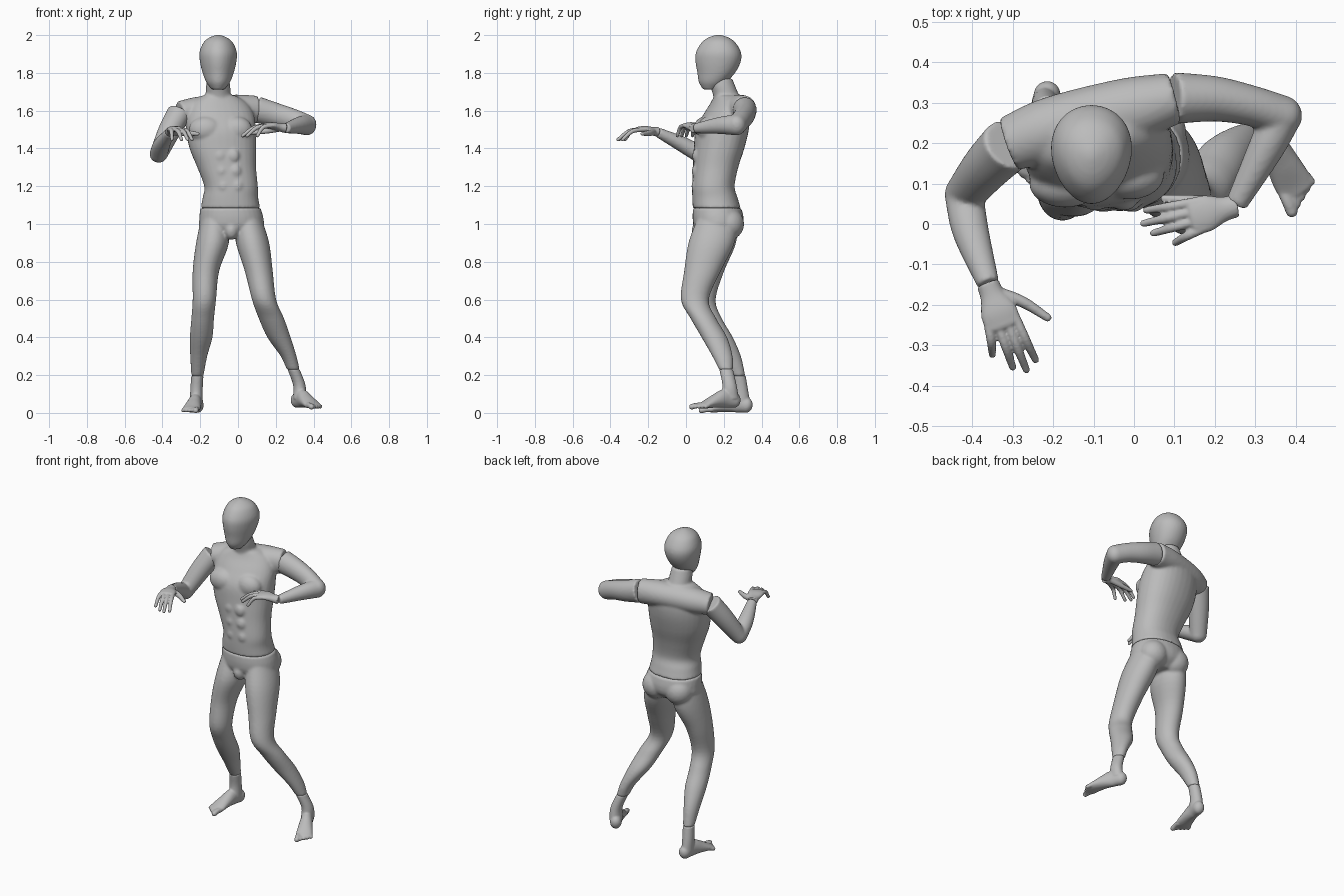
import bpy, bmesh
from math import sin, cos, pi, radians, copysign
from mathutils import Vector, Matrix

default_cube = bpy.data.objects.get("Cube")
if default_cube:
    bpy.data.objects.remove(default_cube, do_unlink=True)

grey = bpy.data.materials.new("mannequin_grey")
grey.use_nodes = True
grey.diffuse_color = (0.5, 0.5, 0.5, 1)
grey.node_tree.nodes["Principled BSDF"].inputs["Base Color"].default_value = (0.5, 0.5, 0.5, 1)

SIDES = 32
STEPS = 5
UP = Vector((0, 0, 1))


def resample(points):
    """Smooth spline through rows of centre and radii."""
    rows = [Vector(p) for p in points]
    rows = [rows[0] * 2 - rows[1]] + rows + [rows[-1] * 2 - rows[-2]]
    result = []
    for a, b, c, d in zip(rows, rows[1:], rows[2:], rows[3:]):
        for step in range(STEPS):
            t = step / STEPS
            result.append((b * 2 + (c - a) * t + (a * 2 - b * 5 + c * 4 - d) * t * t
                           + (b * 3 - a - c * 3 + d) * t * t * t) / 2)
    result.append(rows[-2])
    return result


def tube(bm, points, axis=None, side=(1, 0, 0), yaw=0, domes="", taper=0, square=1.0):
    """Loft elliptical rings (x, y, z, radius across, radius deep)."""
    rows = resample(points)
    rings = []
    for i, row in enumerate(rows):
        ahead, behind = rows[min(i + 1, len(rows) - 1)], rows[max(i - 1, 0)]
        tangent = axis or (Vector(ahead[:3]) - Vector(behind[:3])).normalized()
        turn = Matrix.Rotation(yaw * i / (len(rows) - 1), 3, "Z")
        u = turn @ Vector(side)
        u = (u - tangent * u.dot(tangent)).normalized()
        rings.append((Vector(row[:3]), tangent, u, row[3], row[4]))

    def dome(ring, direction):
        centre, tangent, u, across, deep = ring
        return [(centre + tangent * direction * min(across, deep) * sin(a), tangent, u,
                 across * cos(a), deep * cos(a))
                for a in [k * pi / 13 for k in range(1, 7)]]

    if "start" in domes:
        rings = dome(rings[0], -1)[::-1] + rings
    if "end" in domes:
        rings = rings + dome(rings[-1], 1)

    loops = []
    for centre, tangent, u, across, deep in rings:
        v = tangent.cross(u)
        loop = []
        for k in range(SIDES):
            c, s = cos(2 * pi * k / SIDES), sin(2 * pi * k / SIDES)
            c, s = copysign(abs(c) ** square, c), copysign(abs(s) ** square, s)
            loop.append(bm.verts.new(centre + u * across * c * (1 + taper * s) + v * deep * s))
        loops.append(loop)
    for low, high in zip(loops, loops[1:]):
        for k in range(SIDES):
            n = (k + 1) % SIDES
            bm.faces.new((low[k], low[n], high[n], high[k]))
    bm.faces.new(loops[0][::-1])
    bm.faces.new(loops[-1])


def ball(bm, centre, radii):
    """Muscle mass, blended in by the remesh."""
    matrix = Matrix.LocRotScale(Vector(centre), None, Vector(radii))
    bmesh.ops.create_icosphere(bm, subdivisions=3, radius=1, matrix=matrix)


def finish(bm, name, voxel, smoothing=5):
    """Fuse the overlapping volumes of one part into a smooth skin."""
    bmesh.ops.recalc_face_normals(bm, faces=bm.faces)
    mesh = bpy.data.meshes.new(name)
    bm.to_mesh(mesh)
    bm.free()
    mesh.materials.append(grey)
    mesh.shade_smooth()
    part = bpy.data.objects.new(name, mesh)
    bpy.context.collection.objects.link(part)
    fuse = part.modifiers.new("fuse", "REMESH")
    fuse.mode = "VOXEL"
    fuse.voxel_size = voxel
    fuse.use_smooth_shade = True
    relax = part.modifiers.new("relax", "SMOOTH")
    relax.factor = 0.5
    relax.iterations = smoothing


def local_frame(origin, forward, mirror):
    """Placement helper: distance forward, towards the inner side, and up."""
    f = Vector(forward).normalized()
    inner = f.cross(UP).normalized() * mirror

    def place(d, across, h):
        return tuple(Vector(origin) + f * d + inner * across + UP * h)
    return place, inner


# Head, narrower towards the face
bm = bmesh.new()
tube(bm, [(-.105, .125, 1.712, .033, .035), (-.105, .14, 1.75, .062, .072),
          (-.105, .16, 1.8, .082, .1), (-.105, .17, 1.86, .096, .12),
          (-.105, .172, 1.91, .098, .119), (-.105, .172, 1.96, .078, .09),
          (-.105, .172, 1.986, .048, .056), (-.105, .172, 2.001, .012, .014)],
     axis=UP, taper=.13)
finish(bm, "head", .007)

# Torso, twisting from the waist to the shoulders
bm = bmesh.new()
tube(bm, [(-.04, .163, 1.083, .158, .127), (-.04, .153, 1.14, .147, .12),
          (-.037, .145, 1.2, .142, .112), (-.06, .157, 1.3, .156, .119),
          (-.08, .175, 1.4, .177, .132), (-.09, .192, 1.5, .185, .138),
          (-.095, .215, 1.58, .18, .118), (-.1, .225, 1.64, .15, .09),
          (-.1, .223, 1.68, .09, .07)],
     axis=UP, yaw=radians(15), square=.9)
tube(bm, [(-.31, .197, 1.588, .062, .068), (-.2, .235, 1.6, .075, .08),
          (-.02, .28, 1.61, .075, .08), (.1, .311, 1.606, .073, .064)], side=UP)
tube(bm, [(-.105, .225, 1.6, .1, .085), (-.105, .215, 1.67, .07, .07),
          (-.105, .195, 1.73, .064, .066), (-.105, .185, 1.77, .058, .06)], axis=UP)
ball(bm, (-.17, .1, 1.5), (.09, .06, .07))
ball(bm, (-.01, .12, 1.5), (.085, .06, .07))
for row in range(3):
    for flank in (-1, 1):
        ball(bm, (-.04 - .01 * row + .035 * flank, .05 + .002 * row, 1.2 + .08 * row),
             (.032, .021, .036))
finish(bm, "torso", .008)

# Hips and legs in one skin
bm = bmesh.new()
tube(bm, [(-.04, .165, 1.085, .16, .128), (-.035, .17, 1.03, .17, .135),
          (-.035, .17, .98, .165, .125), (-.035, .165, .935, .09, .08)], axis=UP, square=.95)
tube(bm, [(-.125, .165, 1.03, .07, .105), (-.135, .143, .9, .087, .122),
          (-.17, .11, .75, .07, .092), (-.178, .083, .6, .062, .074),
          (-.187, .12, .5, .06, .07), (-.195, .178, .4, .06, .07),
          (-.208, .235, .3, .045, .056), (-.215, .28, .193, .032, .035)], axis=UP)
tube(bm, [(.05, .165, 1.03, .075, .105), (.077, .135, .9, .088, .122),
          (.11, .087, .75, .074, .097), (.138, .047, .6, .064, .074),
          (.177, .092, .5, .067, .068), (.217, .15, .4, .062, .068),
          (.268, .193, .3, .042, .054), (.293, .212, .228, .034, .037)], axis=UP)
ball(bm, (-.11, .225, 1.0), (.085, .083, .085))
ball(bm, (.045, .225, 1.0), (.085, .083, .085))
ball(bm, (-.035, .075, .965), (.038, .045, .05))
finish(bm, "hips_and_legs", .008)

# Arms, each an upper arm and a forearm meeting at a round elbow
arms = {
    "left_arm": ([(.098, .311, 1.606, .07, .064), (.2, .309, 1.578, .063, .056),
                  (.29, .292, 1.553, .057, .05), (.365, .268, 1.524, .055, .05)],
                 [(.365, .268, 1.524, .055, .05), (.325, .185, 1.522, .046, .044),
                  (.252, .048, 1.506, .026, .027)]),
    "right_arm": ([(-.31, .196, 1.59, .062, .068), (-.365, .14, 1.49, .058, .06),
                   (-.42, .072, 1.37, .046, .049)],
                  [(-.42, .072, 1.37, .046, .048), (-.403, -.02, 1.422, .041, .045),
                   (-.36, -.148, 1.485, .026, .028)]),
}
for name, (upper, fore) in arms.items():
    bm = bmesh.new()
    tube(bm, upper, side=UP, domes="end")
    tube(bm, fore, side=UP, domes="start")
    finish(bm, name, .007)


# Hands with spread, slightly drooping fingers
def hand(name, wrist, forward, mirror, thumb_tip):
    bm = bmesh.new()
    place, inner = local_frame(wrist, forward, mirror)
    palm = [(-.003, 0, .028, .026), (.03, .005, .031, .022),
            (.07, .014, .045, .018), (.105, .015, .045, .014)]
    tube(bm, [place(d, 0, h) + (wide, thick) for d, h, wide, thick in palm],
         side=inner, domes="end")
    fingers = [(.033, .043, .215), (.011, .013, .23), (-.012, -.016, .212), (-.033, -.052, .165)]
    for root, tip, reach in fingers:
        middle = (root + tip) / 2
        tube(bm, [place(.085, root, .014) + (.012, .012),
                  place((reach + .1) / 2, middle, .004) + (.0115, .0115),
                  place(reach, tip, -.04) + (.009, .009)], side=inner, domes="start end")
    d, across, h = thumb_tip
    tube(bm, [place(.025, .012, 0) + (.018, .016),
              place(d * .55, across * .6, h / 2) + (.016, .014),
              place(d, across, h) + (.01, .01)], side=UP, domes="start end")
    finish(bm, name, .004, 3)


hand("left_hand", (.25, .044, 1.507), (-.97, -.24, 0), 1, (.165, .06, -.025))
hand("right_hand", (-.36, -.15, 1.487), (.356, -.934, 0), -1, (.128, .108, -.01))


# Feet with ankle, arch and five toes
def foot(name, heel, forward, mirror, ankle):
    bm = bmesh.new()
    place, inner = local_frame(heel, forward, mirror)
    body = [(.036, .04, .033, .04), (.09, .052, .034, .05),
            (.15, .04, .041, .036), (.205, .024, .047, .022), (.232, .018, .043, .015)]
    tube(bm, [place(d, 0, h) + (wide, tall) for d, h, wide, tall in body],
         side=inner, domes="start end")
    tube(bm, [ankle + (.032, .036), place(.065, 0, .12) + (.033, .038),
              place(.065, 0, .05) + (.034, .05)], axis=-UP)
    for toe in range(5):
        across = .032 - .0175 * toe
        size = .015 if toe == 0 else .011
        tube(bm, [place(.215, across * .95, .019) + (size, size),
                  place(.245 - .009 * toe, across, .019) + (size, size),
                  place(.272 - .011 * toe, across * 1.08, .013) + (size, size)],
             side=inner, domes="start end")
    finish(bm, name, .005, 4)


foot("left_foot", (.295, .288, .027), (.13, -.25, -.008), 1, (.294, .212, .232))
foot("right_foot", (-.208, .355, 0), (-.05, -.27, 0), -1, (-.215, .28, .197))
